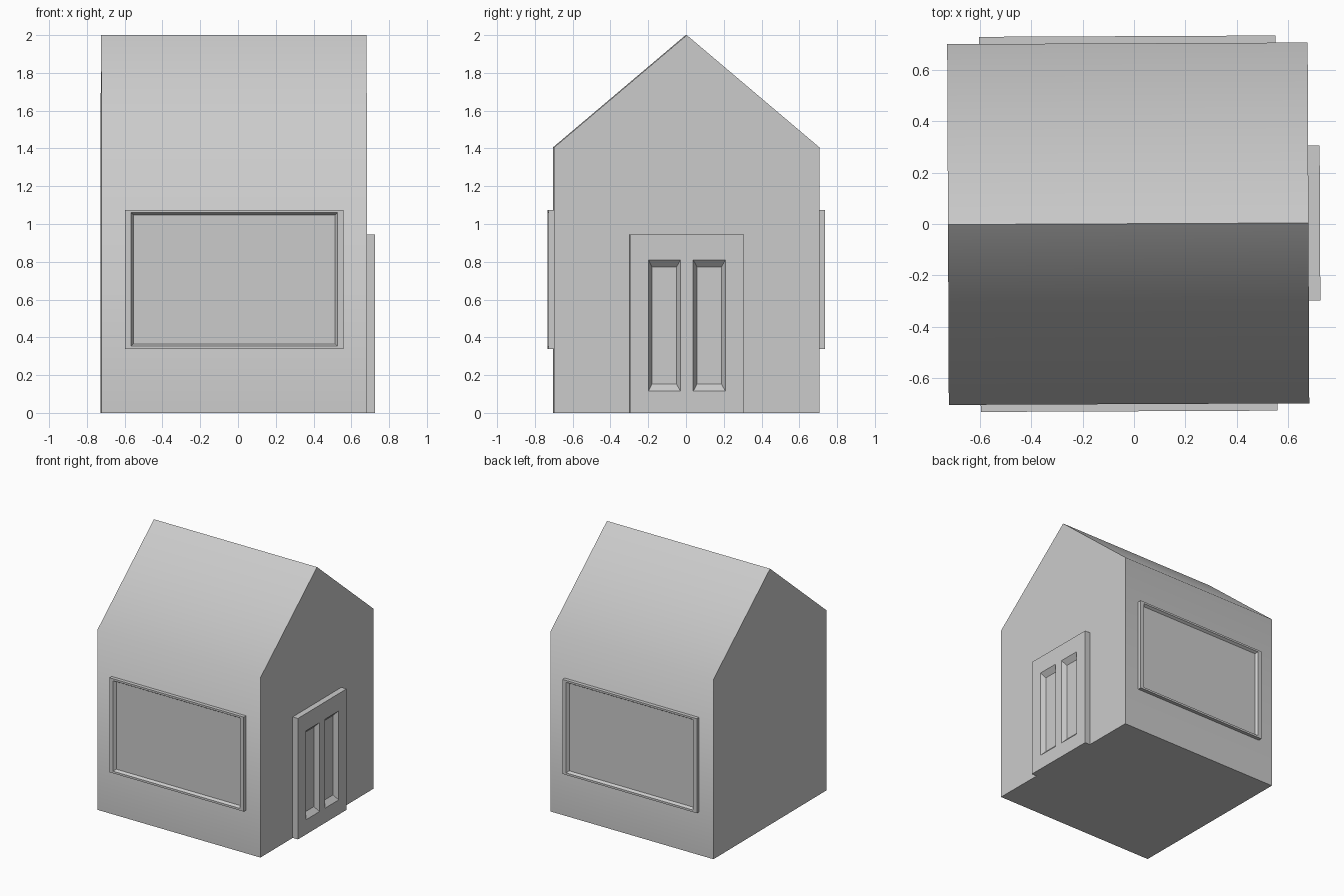
import bpy, bmesh, math
from mathutils import Matrix, Vector

if "Cube" in bpy.data.objects:
    bpy.data.objects.remove(bpy.data.objects["Cube"])

CX = -0.0225                                   # house body centre in x
HX, HY = 0.7025, 0.703                         # half length, half width
TURN = Matrix.Translation((CX, 0.001, 0)) @ Matrix.Rotation(0.0045, 4, 'Z')


def finish(name, bm, matrix):
    bmesh.ops.recalc_face_normals(bm, faces=bm.faces[:])
    bm.transform(TURN @ matrix)
    mesh = bpy.data.meshes.new(name)
    bm.to_mesh(mesh)
    bm.free()
    obj = bpy.data.objects.new(name, mesh)
    bpy.context.collection.objects.link(obj)
    return obj


def panel(name, us, vs, thickness, depth, margin, matrix):
    """Slab divided by grid lines us/vs; every odd cell becomes a bevelled recess."""
    bm = bmesh.new()
    grid = [[bm.verts.new((u, v, 0)) for v in vs] for u in us]
    for i in range(len(us) - 1):
        for j in range(len(vs) - 1):
            bm.faces.new((grid[i][j], grid[i + 1][j], grid[i + 1][j + 1], grid[i][j + 1]))
    ext = bmesh.ops.extrude_face_region(bm, geom=bm.faces[:], use_keep_orig=True)["geom"]
    bmesh.ops.translate(bm, vec=(0, 0, thickness),
                        verts=[g for g in ext if isinstance(g, bmesh.types.BMVert)])
    cells = []
    for f in bm.faces:
        c = f.calc_center_median()
        if c.z > thickness - 1e-5:
            i = sum(u < c.x for u in us) - 1
            j = sum(v < c.y for v in vs) - 1
            if i % 2 and j % 2:
                cells.append(f)
    for f in bmesh.ops.extrude_discrete_faces(bm, faces=cells)["faces"]:
        c = f.calc_center_median()
        for v in f.verts:
            v.co.x -= math.copysign(margin[0], v.co.x - c.x)
            v.co.y -= math.copysign(margin[1], v.co.y - c.y)
            v.co.z -= depth
    return finish(name, bm, matrix)


def on_wall(angle, distance):
    """Stand a panel upright on the wall facing the given direction."""
    return (Matrix.Rotation(angle, 4, 'Z') @ Matrix.Translation((0, -distance, 0))
            @ Matrix.Rotation(math.pi / 2, 4, 'X'))


# House body: gable profile extruded along x, smooth at the eaves only
bm = bmesh.new()
profile = [(-HY, 0), (HY, 0), (HY, 1.405), (0, 2), (-HY, 1.405)]
gable = bm.faces.new([bm.verts.new((-HX, y, z)) for y, z in profile])
ext = bmesh.ops.extrude_face_region(bm, geom=[gable], use_keep_orig=True)["geom"]
bmesh.ops.translate(bm, vec=(2 * HX, 0, 0),
                    verts=[g for g in ext if isinstance(g, bmesh.types.BMVert)])
body = finish("house_body", bm, Matrix())
bpy.context.view_layer.objects.active = body
body.select_set(True)
bpy.ops.object.shade_smooth_by_angle(angle=math.radians(60))

# Windows on the two long walls
for name, angle in (("front_window", 0), ("back_window", math.pi)):
    panel(name, [-0.578, -0.547, 0.547, 0.578], [0.337, 0.353, 1.06, 1.075],
          0.028, 0.02, (0.013, 0.012), on_wall(angle, HY))

# Door on the right gable wall with two recessed panels
panel("door", [-0.302, -0.204, -0.034, 0.034, 0.204, 0.302], [0, 0.115, 0.81, 0.945],
      0.045, 0.035, (0.02, 0.037), on_wall(math.pi / 2, HX))
